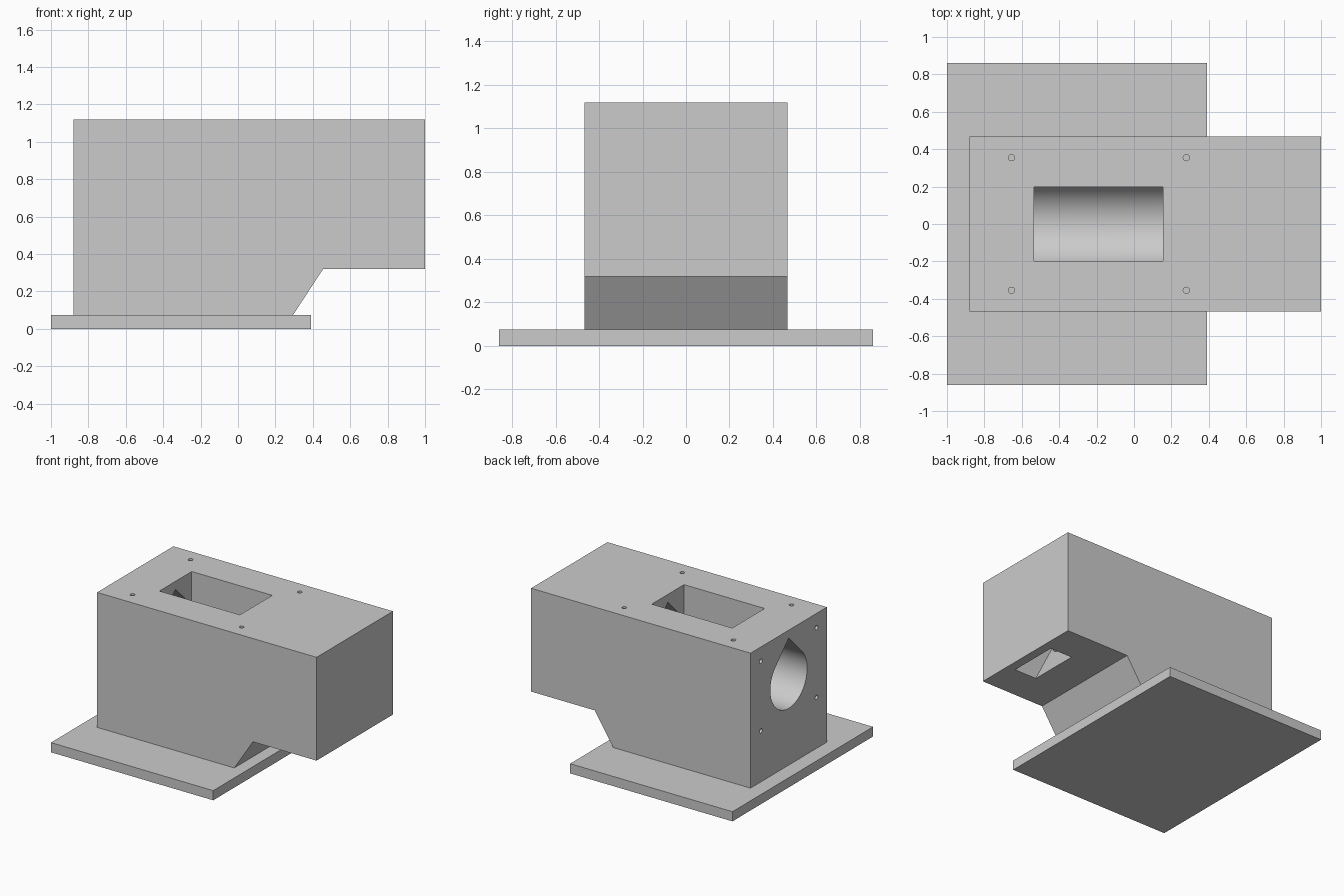
import bpy, bmesh
from math import cos, sin, pi, radians

cube = bpy.data.objects.get("Cube")
if cube:
    bpy.data.objects.remove(cube, do_unlink=True)

grey = bpy.data.materials.new("plain grey")
grey.use_nodes = True
grey.diffuse_color = (0.6, 0.6, 0.6, 1)
grey.node_tree.nodes["Principled BSDF"].inputs["Base Color"].default_value = (0.6, 0.6, 0.6, 1)


def prism(name, points, sweep):
    """Extrude a closed 3D outline along a sweep vector."""
    bm = bmesh.new()
    face = bm.faces.new([bm.verts.new(p) for p in points])
    new = bmesh.ops.extrude_face_region(bm, geom=[face])["geom"]
    bmesh.ops.translate(bm, vec=sweep, verts=[v for v in new if isinstance(v, bmesh.types.BMVert)])
    bmesh.ops.recalc_face_normals(bm, faces=bm.faces)
    mesh = bpy.data.meshes.new(name)
    bm.to_mesh(mesh)
    bm.free()
    mesh.materials.append(grey)
    obj = bpy.data.objects.new(name, mesh)
    bpy.context.collection.objects.link(obj)
    return obj


def activate(obj):
    bpy.ops.object.select_all(action='DESELECT')
    obj.select_set(True)
    bpy.context.view_layer.objects.active = obj


def cut(obj, cutter):
    """Subtract the cutter and discard it."""
    activate(obj)
    mod = obj.modifiers.new("cut", 'BOOLEAN')
    mod.operation = 'DIFFERENCE'
    mod.solver = 'EXACT'
    mod.object = cutter
    bpy.ops.object.modifier_apply(modifier=mod.name)
    bpy.data.objects.remove(cutter, do_unlink=True)


def rectangle(x0, x1, half_y, z):
    return [(x0, -half_y, z), (x1, -half_y, z), (x1, half_y, z), (x0, half_y, z)]


def circle(radius, sides=20):
    return [(radius * cos(2 * pi * i / sides), radius * sin(2 * pi * i / sides)) for i in range(sides)]


# Base plate
prism("base_plate", rectangle(-1, 0.39, 0.86, 0), (0, 0, 0.075))

# Housing with an overhang at one end
half = 0.467
outline = [(-0.88, 0.075), (0.295, 0.075), (0.455, 0.32), (1, 0.32), (1, 1.12), (-0.88, 1.12)]
housing = prism("housing", [(x, -half, z) for x, z in outline], (0, 2 * half, 0))

# Long bore with a pointed roof
axis, r = 0.74, 0.225
steps = 60
arc = [radians(135 + 270 * i / steps) for i in range(steps + 1)]
bore = [(-1, r * cos(a), axis + r * sin(a)) for a in arc] + [(-1, 0, axis + r * 2 ** 0.5)]
cut(housing, prism("bore_cutter", bore, (1.71, 0, 0)))

# Top window down into the bore
cut(housing, prism("window_cutter", rectangle(-0.535, 0.155, 0.198, axis), (0, 0, 0.5)))

# Slanted outlet under the overhang
cut(housing, prism("outlet_cutter", rectangle(0.765, 0.955, 0.195, 0.27), (-0.25, 0, 0.5)))

# Screw holes in the top and in the end face
for s in (-1, 1):
    for x in (-0.655, 0.28):
        ring = [(x + u, s * 0.355 + v, 1.0) for u, v in circle(0.017)]
        cut(housing, prism("top_screw_cutter", ring, (0, 0, 0.2)))
    for z in (axis - 0.27, axis + 0.27):
        ring = [(-0.95, s * 0.34 + u, z + v) for u, v in circle(0.017)]
        cut(housing, prism("end_screw_cutter", ring, (0.19, 0, 0)))

activate(housing)
bpy.ops.object.shade_smooth_by_angle(angle=radians(25))
